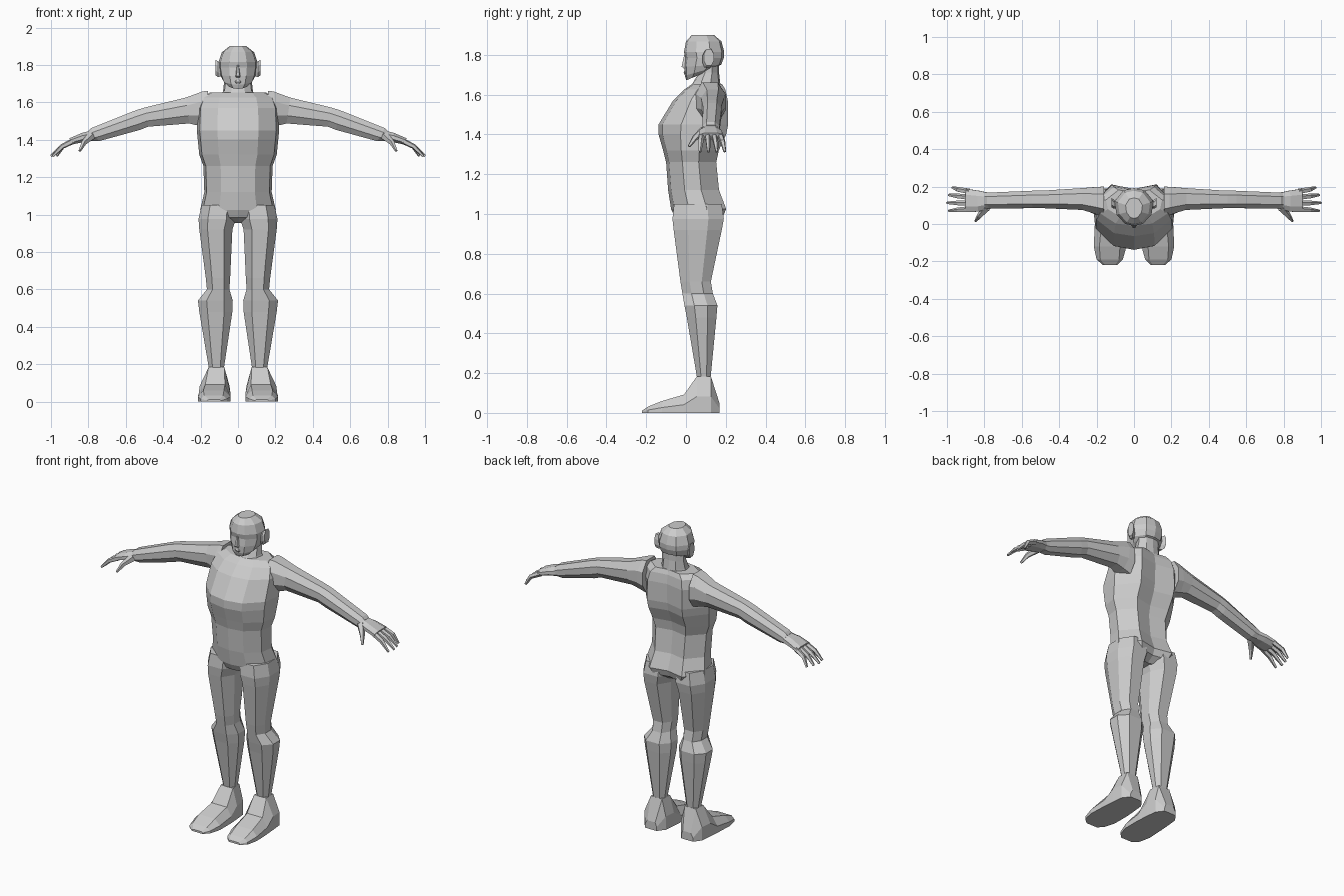
import bpy, bmesh, math
from mathutils import Vector

BODY = [(0, -1), (.5, -.88), (.93, -.35), (1, .3), (.55, 1), (0, .84),
        (-.55, 1), (-1, .3), (-.93, -.35), (-.5, -.88)]
HEAD = [(0, -1), (.45, -.9), (.9, -.4), (1, .3), (.55, .88), (0, 1),
        (-.55, .88), (-1, .3), (-.9, -.4), (-.45, -.9)]
LIMB = [(-.5, -1), (.5, -1), (1, -.4), (1, .4), (.5, 1), (-.5, 1), (-1, .4), (-1, -.4)]


def loft(name, rings, mirror=False):
    """Skin a closed surface over equal-length rings of points."""
    bm = bmesh.new()
    loops = [[bm.verts.new(p) for p in r] for r in rings]
    n = len(loops[0])
    for a, b in zip(loops, loops[1:]):
        for i in range(n):
            j = (i + 1) % n
            bm.faces.new((a[i], a[j], b[j], b[i]))
    bm.faces.new(loops[0])
    bm.faces.new(loops[-1])
    bmesh.ops.recalc_face_normals(bm, faces=bm.faces)
    me = bpy.data.meshes.new(name)
    bm.to_mesh(me)
    bm.free()
    ob = bpy.data.objects.new(name, me)
    bpy.context.collection.objects.link(ob)
    if mirror:
        m = ob.modifiers.new("mirror", 'MIRROR')
        m.use_mirror_merge = False
    return ob


def flat_ring(shape, z, x0, x1, y0, y1, tilt=0):
    """Horizontal section; tilt raises it towards the back."""
    cx, cy, rx, ry = (x0 + x1) / 2, (y0 + y1) / 2, (x1 - x0) / 2, (y1 - y0) / 2
    return [(cx + rx * u, cy + ry * v, z + tilt * (cy + ry * v - y0)) for u, v in shape]


def side_ring(shape, x, y0, y1, z0, z1, lean=0):
    """Section across the arm; lean shifts the upper side along x."""
    cy, cz, ry, rz = (y0 + y1) / 2, (z0 + z1) / 2, (y1 - y0) / 2, (z1 - z0) / 2
    return [(x + lean * v, cy + ry * u, cz + rz * v) for u, v in shape]


def digit(name, path, radii, sides=5):
    pts = [Vector(p) for p in path]
    rings = []
    for i, (p, r) in enumerate(zip(pts, radii)):
        d = pts[min(i + 1, len(pts) - 1)] - pts[max(i - 1, 0)]
        q = d.to_track_quat('Z', 'Y')
        rings.append([p + q @ Vector((r * math.cos(t), r * math.sin(t), 0))
                      for t in (2 * math.pi * k / sides for k in range(sides))])
    loft(name, rings, True)


# torso: height, half width, front, back
loft("torso", [flat_ring(BODY, z, -w, w, f, b) for z, w, f, b in [
    (.955, .06, .01, .13), (.985, .17, -.055, .185), (1.025, .202, -.075, .202),
    (1.12, .18, -.09, .166), (1.26, .185, -.10, .152), (1.32, .207, -.115, .165),
    (1.40, .215, -.138, .202), (1.45, .22, -.138, .212), (1.57, .215, -.065, .21),
    (1.625, .195, -.01, .198), (1.652, .15, .03, .182)]])

# neck and head
loft("neck", [flat_ring(HEAD, z, -w, w, f, b) for z, w, f, b in [
    (1.60, .10, .0, .18), (1.66, .08, .035, .172), (1.71, .074, .065, .166),
    (1.77, .074, .065, .166)]])
loft("head", [flat_ring(HEAD, z, -w, w, f, b, t) for z, w, f, b, t in [
    (1.672, .055, .002, .10, .42), (1.695, .083, -.006, .15, .28),
    (1.74, .097, -.008, .178, .06), (1.785, .104, -.003, .19, 0),
    (1.815, .104, -.010, .192, 0), (1.868, .086, .0, .178, 0), (1.9, .045, .03, .14, 0)]])
loft("nose", [flat_ring([(-1, 1), (-.4, -1), (.4, -1), (1, 1)], z, -w, w, f, .02)
              for z, w, f in [(1.732, .02, -.012), (1.74, .02, -.022), (1.80, .008, -.009)]])
loft("lips", [flat_ring([(-1, 1), (-.4, -1), (.4, -1), (1, 1)], z, -w, w, f, .02)
              for z, w, f in [(1.698, .018, -.006), (1.71, .03, -.012), (1.72, .018, -.008)]])
loft("ear", [side_ring(LIMB, x, a, b, c, d) for x, a, b, c, d in [
    (.085, .085, .115, 1.74, 1.80), (.108, .082, .13, 1.735, 1.82),
    (.12, .09, .14, 1.745, 1.828)]], True)

# arms
loft("arm", [side_ring(LIMB, x, a, b, c, d, k) for x, a, b, c, d, k in [
    (.16, .04, .20, 1.46, 1.662, -.0), (.20, .05, .198, 1.475, 1.658, -.01),
    (.27, .075, .192, 1.487, 1.625, .01), (.49, .085, .178, 1.47, 1.572, .01),
    (.535, .085, .178, 1.453, 1.557, .012), (.765, .082, .168, 1.392, 1.462, .02),
    (.79, .082, .168, 1.392, 1.447, .01)]], True)

# hands
loft("palm", [side_ring(LIMB, x, a, b, c, d, .006) for x, a, b, c, d in [
    (.775, .084, .166, 1.395, 1.45), (.83, .066, .178, 1.388, 1.436),
    (.895, .064, .188, 1.374, 1.408)]], True)
for i, (y0, y1, tip) in enumerate([(.079, .07, .99), (.110, .113, 1.0),
                                   (.142, .155, .99), (.173, .195, .97)]):
    digit(f"finger_{i + 1}", [(.88, y0, 1.394), (.94, (y0 + y1) / 2, 1.364), (tip, y1, 1.313)],
          [.016, .014, .007])
digit("thumb", [(.785, .09, 1.42), (.825, .045, 1.383), (.847, .015, 1.34)], [.024, .015, .007])

# legs: height, inner, outer, front, back
loft("leg", [flat_ring(LIMB, z, *r) for z, *r in [
    (1.05, .012, .195, -.06, .18), (.975, .012, .211, -.068, .19),
    (.92, .03, .207, -.062, .18), (.66, .042, .172, -.028, .125),
    (.60, .046, .166, -.018, .135), (.54, .028, .214, -.008, .158),
    (.48, .03, .207, .004, .153), (.18, .075, .156, .055, .124),
    (.14, .075, .156, .055, .124)]], True)

# feet: depth, inner, outer, top inner, top outer, top height
loft("foot", [[(i, y, 0), (o, y, 0), (o, y, h * .45), (to, y, h), (ti, y, h), (i, y, h * .45)]
              for y, i, o, ti, to, h in [
    (.168, .085, .165, .095, .15, .05), (.125, .052, .198, .078, .155, .184),
    (.055, .045, .205, .073, .157, .184), (-.01, .04, .21, .07, .175, .092),
    (-.12, .04, .215, .075, .185, .06), (-.19, .06, .2, .08, .18, .032),
    (-.22, .09, .165, .1, .155, .012)]], True)
